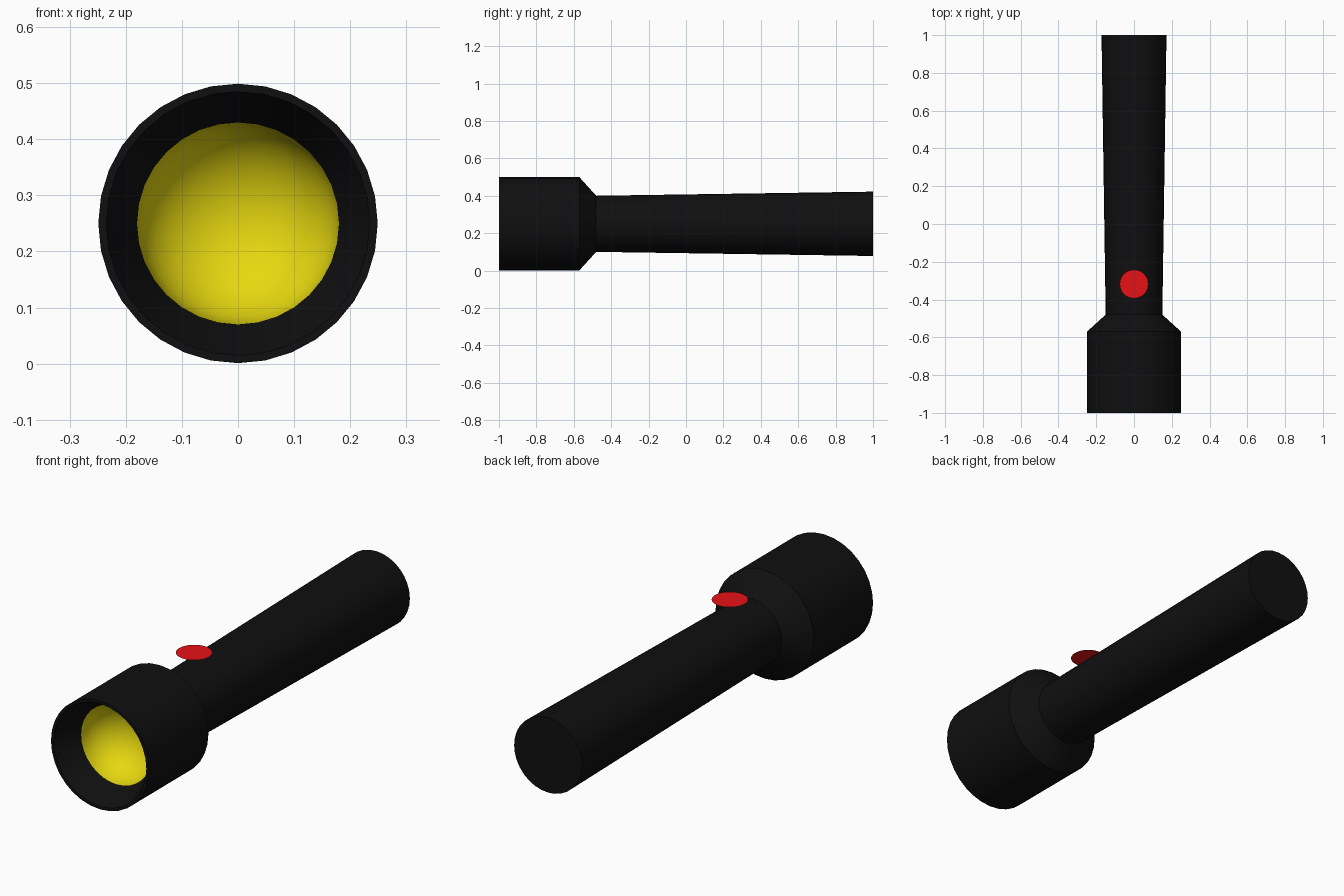
import bpy, bmesh, math

old = bpy.data.objects.get("Cube")
if old:
    bpy.data.objects.remove(old, do_unlink=True)

SIDES = 32
AXIS_Z = 0.25


def material(name, rgb):
    m = bpy.data.materials.new(name)
    m.use_nodes = True
    colour = (*rgb, 1)
    m.diffuse_color = colour
    m.node_tree.nodes["Principled BSDF"].inputs["Base Color"].default_value = colour
    return m


def finish(name, bm, mat, angle):
    mesh = bpy.data.meshes.new(name)
    bm.to_mesh(mesh)
    bm.free()
    mesh.materials.append(mat)
    obj = bpy.data.objects.new(name, mesh)
    bpy.context.collection.objects.link(obj)
    bpy.ops.object.select_all(action="DESELECT")
    obj.select_set(True)
    bpy.context.view_layer.objects.active = obj
    bpy.ops.object.shade_smooth_by_angle(angle=math.radians(angle))
    return obj


def lathe(name, profile, mat, angle=35):
    """Turn (radius, y) points around the long axis; radius 0 closes an end."""
    bm = bmesh.new()
    rings = []
    for r, y in profile:
        count = SIDES if r > 0 else 1
        rings.append([bm.verts.new((r * math.sin(math.tau * i / SIDES), y,
                                    AXIS_Z + r * math.cos(math.tau * i / SIDES)))
                      for i in range(count)])
    for a, b in zip(rings, rings[1:]):
        for i in range(SIDES):
            j = (i + 1) % SIDES
            corners = [a[i % len(a)], a[j % len(a)], b[j % len(b)], b[i % len(b)]]
            bm.faces.new(list(dict.fromkeys(corners)))
    return finish(name, bm, mat, angle)


black = material("black casing", (0.005, 0.005, 0.005))
yellow = material("yellow reflector", (0.8, 0.69, 0.005))
red = material("red button", (0.8, 0.006, 0.008))

# Casing: sloped inner lip, wide head, neck, flared handle, flat tail
lathe("casing", [(0.18, -0.88), (0.235, -1), (0.249, -1), (0.249, -0.57),
                 (0.15, -0.48), (0.172, 1), (0, 1)], black)

# Reflector: rounded bowl sunk into the head
steps = 8
bowl = []
for k in range(steps):
    t = math.pi / 2 * k / steps
    bowl.append((0.18 * math.cos(t), -0.88 + 0.16 * math.sin(t)))
bowl.append((0, -0.72))
lathe("reflector", bowl[::-1], yellow, 60)

# Switch button: thin flat disc above the handle
bm = bmesh.new()
bmesh.ops.create_circle(bm, cap_ends=True, segments=SIDES, radius=0.076)
button = finish("switch_button", bm, red, 30)
button.location = (0, -0.318, 0.46)
